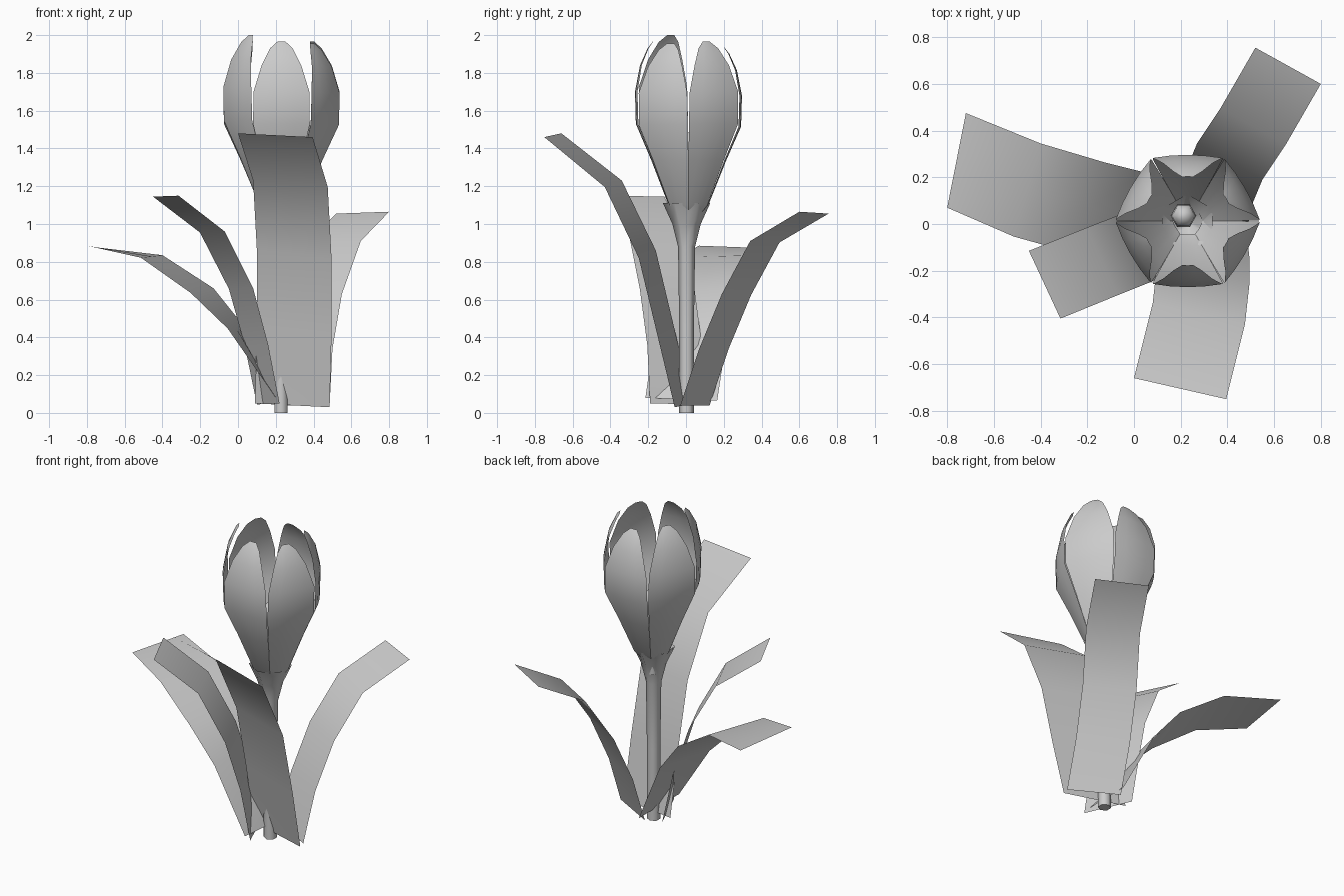
import bpy, bmesh, math
from mathutils import Vector, Matrix

cube = bpy.data.objects.get("Cube")
if cube:
    bpy.data.objects.remove(cube, do_unlink=True)

grey = bpy.data.materials.new("plain_grey")
grey.use_nodes = True
COLOUR = (0.6, 0.6, 0.6, 1)
grey.diffuse_color = COLOUR
grey.node_tree.nodes["Principled BSDF"].inputs["Base Color"].default_value = COLOUR


def add_object(name, rows, closed=False, angle=40):
    """Skin a grid of point rows into one smooth shaded object."""
    bm = bmesh.new()
    grid = [[bm.verts.new(p) for p in row] for row in rows]
    n = len(rows[0])
    for a, b in zip(grid, grid[1:]):
        for i in range(n if closed else n - 1):
            j = (i + 1) % n
            bm.faces.new((a[i], a[j], b[j], b[i]))
    if closed:
        bm.faces.new(grid[0][::-1])
        bm.faces.new(grid[-1])
    mesh = bpy.data.meshes.new(name)
    bm.to_mesh(mesh)
    bm.free()
    obj = bpy.data.objects.new(name, mesh)
    bpy.context.collection.objects.link(obj)
    mesh.materials.append(grey)
    bpy.ops.object.select_all(action='DESELECT')
    obj.select_set(True)
    bpy.context.view_layer.objects.active = obj
    bpy.ops.object.shade_smooth_by_angle(angle=math.radians(angle))


def lathe(name, profile, centre, start=0, sides=6):
    """Revolve (radius, height) pairs around a vertical axis."""
    rows = []
    for r, z in profile:
        turns = [start + math.tau * i / sides for i in range(sides)]
        rows.append([(centre[0] + r * math.cos(a), centre[1] + r * math.sin(a), z)
                     for a in turns])
    add_object(name, rows, closed=True, angle=65)


# Stem flaring into a hollow cup, and the pistil inside the flower
lathe("stem", [(.039, 0), (.039, .45), (.045, .88), (.075, 1), (.125, 1.11), (.02, .96)],
      (.228, .003), start=math.pi / 6)
lathe("pistil", [(.03, .95), (.035, 1.35), (.055, 1.4), (.05, 1.46), (.02, 1.49)], (.212, .035))

# Petals: (height, distance from axis, half width)
PETAL = [(1.04, .055, .032), (1.1, .1, .058), (1.34, .188, .108), (1.53, .265, .15),
         (1.7, .27, .148), (1.84, .247, .105), (1.93, .211, .06), (1.965, .188, .022)]
STRETCH = {30: 1, 90: .965, 150: 1, 210: 1.04, 270: 1, 330: .99}
for k, (deg, stretch) in enumerate(STRETCH.items()):
    turn = Matrix.Translation((.23, .013, 0)) @ Matrix.Rotation(math.radians(deg), 4, 'Z')
    rows = []
    for z, r, w in PETAL:
        height = 1.1 + (z - 1.1) * stretch
        rows.append([turn @ Vector((r + .09 * w * (1 - t * t), w * t, height))
                     for t in (-1, -.5, 0, .5, 1)])
    add_object(f"petal_{k + 1}", rows)

# Leaves: path of one edge, the vector across the blade at base and tip, and its extra twist midway
LEAVES = {
    "front_leaf": ([(.09, .03, .05), (.1, -.06, .44), (.1, -.16, .86), (.08, -.34, 1.23),
                    (0, -.66, 1.48)], (.395, -.09, -.02), (.395, -.09, -.02), (0, 0, -.02)),
    "back_left_leaf": ([(.485, -.03, .04), (.5, .07, .34), (.55, .19, .63), (.65, .34, .91),
                        (.8, .6, 1.065)], (-.28, .155, 0), (-.28, .155, -.01), (0, 0, 0)),
    "back_right_leaf": ([(.22, .165, .065), (.03, .225, .46), (-.13, .265, .66),
                         (-.4, .345, .835), (-.72, .475, .87)],
                        (-.02, -.38, .015), (-.08, -.405, .015), (-.07, 0, -.04)),
    "front_right_leaf": ([(.22, -.19, .05), (.16, -.205, .36), (.08, -.245, .66),
                          (-.07, -.305, .96), (-.315, -.405, 1.15)],
                         (-.12, .29, -.005), (-.135, .29, -.005), (0, 0, 0)),
}
for name, (path, base, tip, twist) in LEAVES.items():
    rows = []
    for i, p in enumerate(path):
        t = i / (len(path) - 1)
        across = Vector(base).lerp(Vector(tip), t) + Vector(twist) * math.sin(math.pi * t)
        rows.append([Vector(p) + across * s for s in (0, .5, 1)])
    add_object(name, rows)
